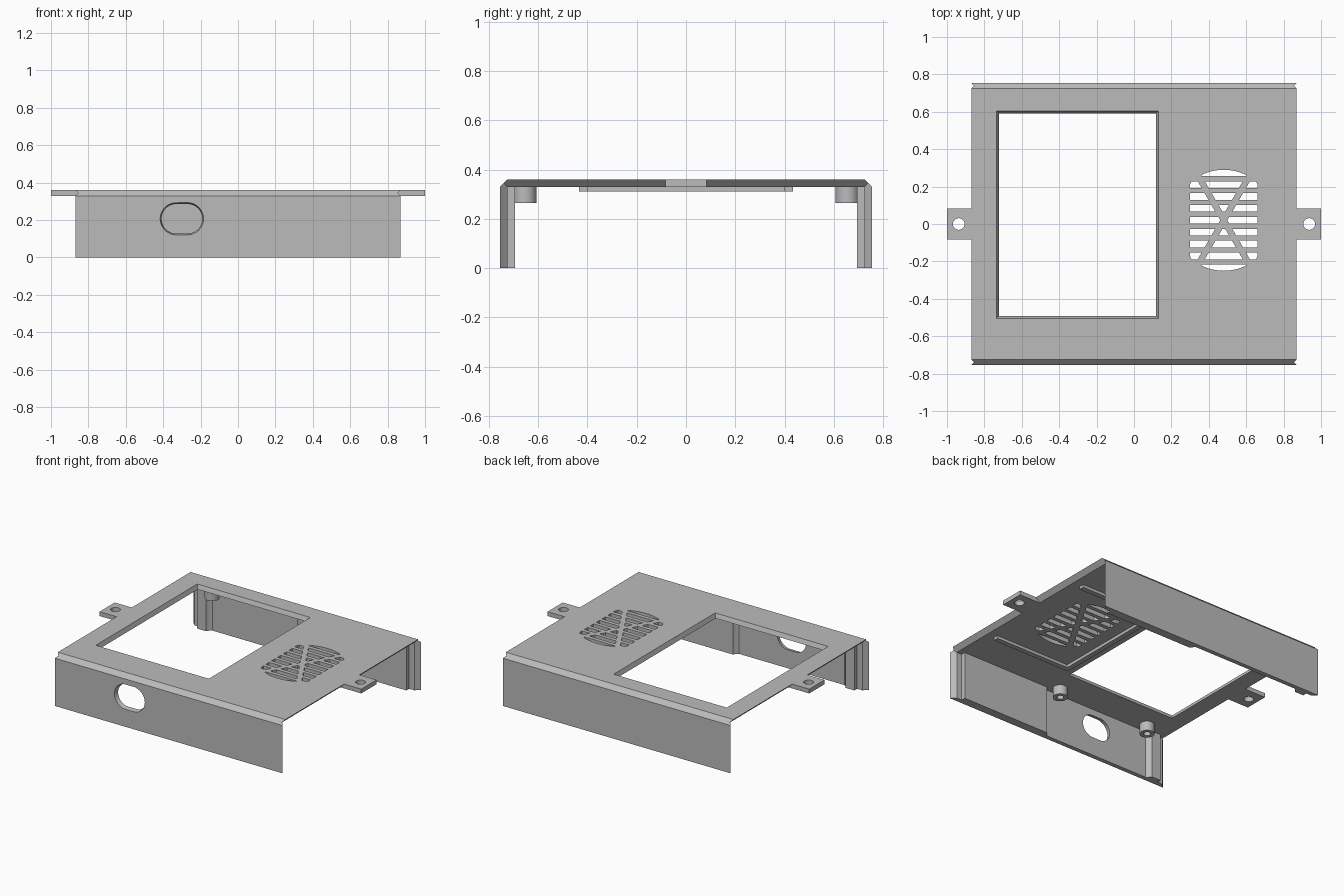
import bpy, bmesh, math
from mathutils import Matrix, Vector

if "Cube" in bpy.data.objects:
    bpy.data.objects.remove(bpy.data.objects["Cube"], do_unlink=True)

grey = bpy.data.materials.new("plain grey")
grey.use_nodes = True
grey.diffuse_color = (0.5, 0.5, 0.5, 1)
grey.node_tree.nodes["Principled BSDF"].inputs["Base Color"].default_value = (0.5, 0.5, 0.5, 1)

TOP, UNDER = 0.36, 0.33        # top plate heights
OUT, INN, LINER = 0.755, 0.725, 0.695   # wall depths
END = 0.87                     # half length of the shell
LO, HI = UNDER - 0.05, TOP + 0.05


def make(name, bm):
    bmesh.ops.recalc_face_normals(bm, faces=bm.faces[:])
    mesh = bpy.data.meshes.new(name)
    bm.to_mesh(mesh)
    bm.free()
    ob = bpy.data.objects.new(name, mesh)
    mesh.materials.append(grey)
    bpy.context.collection.objects.link(ob)
    return ob


def loft(name, ring_a, ring_b):
    """Closed solid between two matching rings of points."""
    bm = bmesh.new()
    a = [bm.verts.new(p) for p in ring_a]
    b = [bm.verts.new(p) for p in ring_b]
    bm.faces.new(a)
    bm.faces.new(b)
    for i in range(len(a)):
        j = (i + 1) % len(a)
        bm.faces.new((a[i], a[j], b[j], b[i]))
    return make(name, bm)


def upright(name, pts, z0, z1):
    return loft(name, [(x, y, z0) for x, y in pts], [(x, y, z1) for x, y in pts])


def rect(x0, x1, y0, y1):
    return [(x0, y0), (x1, y0), (x1, y1), (x0, y1)]


def circle(cx, cy, r, n=48):
    return [(cx + r * math.cos(2 * math.pi * i / n), cy + r * math.sin(2 * math.pi * i / n))
            for i in range(n)]


def combine(ob, other, op="DIFFERENCE"):
    """Apply a boolean and discard the second object."""
    mod = ob.modifiers.new("combine", "BOOLEAN")
    mod.operation, mod.object, mod.solver = op, other, "EXACT"
    bpy.context.view_layer.update()
    deps = bpy.context.evaluated_depsgraph_get()
    mesh = bpy.data.meshes.new_from_object(ob.evaluated_get(deps))
    ob.modifiers.clear()
    ob.data = mesh
    bpy.data.objects.remove(other, do_unlink=True)


# Top plate with mitred ends and chamfered long edges
mid_y, mid_z = (OUT + INN) / 2, (TOP + UNDER) / 2
half = [(INN, UNDER), (mid_y, mid_z), (INN, TOP)]
section = half + [(-y, z) for y, z in reversed(half)]
plate = loft("top_plate",
             [(END - (TOP - z), y, z) for y, z in section],
             [(-END + (TOP - z), y, z) for y, z in section])

# Mounting tabs with screw holes
for s in (1, -1):
    tab = upright("tab", rect(*sorted((s * 0.82, s)), -0.083, 0.083), UNDER, TOP)
    combine(plate, tab, "UNION")
    combine(plate, upright("hole", circle(s * 0.937, 0, 0.031), LO, HI))

# Screen window with sloping sides
def window_ring(grow, z):
    return [(x, y, z) for x, y in rect(-0.722 - grow, 0.118 + grow, -0.492 - grow, 0.592 + grow)]

combine(plate, loft("window", window_ring(-0.012, UNDER - 0.03), window_ring(0.024, TOP + 0.03)))

# Round vent: slats crossed by two diagonal bars
vx, vy = 0.48, 0.02
bm = bmesh.new()
for k in range(-4, 5):
    bmesh.ops.create_cube(bm, size=1, matrix=Matrix.Translation((vx, vy + k * 0.0635, TOP))
                          @ Matrix.Diagonal((0.6, 0.036, 0.2, 1)))
vent = make("vent", bm)
outline = [(max(vx - 0.18, min(vx + 0.18, x)), y) for x, y in circle(vx, vy, 0.27, 72)]
combine(vent, upright("vent_outline", outline, LO, HI), "INTERSECT")
for s in (1, -1):
    bm = bmesh.new()
    bmesh.ops.create_cube(bm, size=1, matrix=Matrix.Translation((vx, vy, TOP))
                          @ Matrix.Rotation(s * math.radians(60), 4, "Z")
                          @ Matrix.Diagonal((0.9, 0.033, 0.4, 1)))
    combine(vent, make("diagonal", bm))
combine(plate, vent)

# Front and back walls with mitred ends
walls = {}
for label, s in (("front", -1), ("back", 1)):
    ring = [(OUT, 0), (OUT, UNDER), (mid_y, mid_z), (INN, UNDER), (INN, 0)]
    walls[label] = loft(label + "_wall",
                        [(END - (OUT - y), s * y, z) for y, z in ring],
                        [(-END + (OUT - y), s * y, z) for y, z in ring])

# Rounded cable opening in the front wall
def slot_ring(r, y):
    pts = circle(0, 0, r, 48)
    return [(-0.3 + x + math.copysign(0.03, x), y, 0.207 + z) for x, z in pts]

combine(walls["front"], loft("opening", slot_ring(0.091, -OUT - 0.02), slot_ring(0.074, -INN + 0.02)))

# Wall liners, stopping in a curve around the screw posts
POST_X, POST_Y, CLEAR = (-0.656, 0.053), 0.655, 0.085
for label, s in (("front", -1), ("back", 1)):
    for side, px, d in (("right", POST_X[0], -1), ("left", POST_X[1], 1)):
        curve = []
        for i in range(9):
            y = LINER + (INN - LINER) * i / 8
            curve.append((px + d * math.sqrt(CLEAR ** 2 - (y - POST_Y) ** 2), s * y))
        upright(f"{label}_{side}_liner", curve + [(d * 0.8, s * INN), (d * 0.8, s * LINER)], 0, UNDER)

    # Screw posts with blind pilot holes
    for side, px in zip(("right", "left"), POST_X):
        post = upright(f"{label}_{side}_post", circle(px, s * POST_Y, 0.047, 32), 0.265, UNDER)
        combine(post, upright("pilot", circle(px, s * POST_Y, 0.022, 32), 0.2, 0.315))

# Three-sided guide frame under the vent
frame = [(0.78, 0.4), (0.21, 0.4), (0.21, -0.4), (0.78, -0.4),
         (0.78, -0.435), (0.175, -0.435), (0.175, 0.435), (0.78, 0.435)]
upright("vent_guide_frame", frame, 0.31, UNDER)

# Smooth the round surfaces and keep the edges crisp
for ob in bpy.context.scene.objects:
    ob.select_set(ob.type == "MESH" and grey.name in ob.data.materials)
bpy.context.view_layer.objects.active = plate
bpy.ops.object.shade_smooth_by_angle(angle=math.radians(25))
